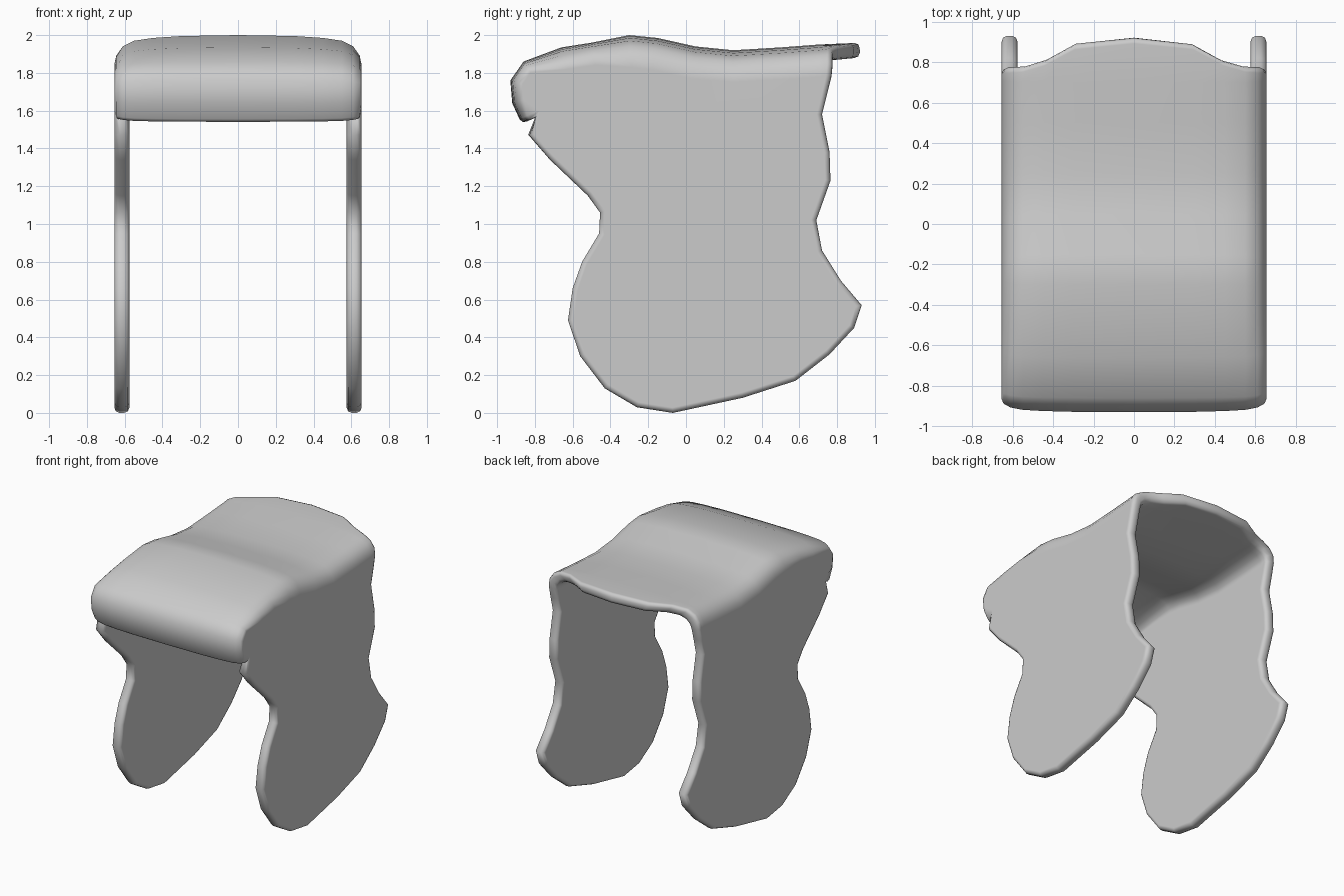
import bpy, bmesh
from mathutils import Vector

if "Cube" in bpy.data.objects:
    bpy.data.objects.remove(bpy.data.objects["Cube"])

# Centre profile (y, z): front lip, crest, dip, back edge
TOP = [(-.87, 1.53), (-.92, 1.64), (-.93, 1.76), (-.86, 1.86), (-.66, 1.935), (-.5, 1.96),
       (-.3, 2), (-.15, 1.985), (.05, 1.94), (.25, 1.92), (.5, 1.935), (.7, 1.95), (.92, 1.96)]
# Lower outline of a side flap (y, z), from back to front
FLAP = [(.75, 1.7), (.72, 1.58), (.76, 1.38), (.765, 1.23), (.69, 1.02), (.72, .86),
        (.82, .7), (.93, .57), (.89, .45), (.76, .31), (.58, .17), (.3, .08), (-.07, 0),
        (-.26, .03), (-.43, .13), (-.56, .3), (-.625, .49), (-.6, .66), (-.55, .8),
        (-.46, .95), (-.455, 1.06), (-.52, 1.15), (-.72, 1.34), (-.83, 1.47)]
# Half of the cross-section: x, drop at the rounded corner, pull-in of the back edge
ACROSS = [(0, 0, 0), (.3, .005, .03), (.45, .015, .11), (.55, .03, .14),
          (.61, .06, .145), (.645, .11, .145), (.655, .17, .15)]
SECTION = [(-x, d, p) for x, d, p in reversed(ACROSS[1:])] + ACROSS
WALL = .08


def profile_normal(k):
    """Inward normal of the centre profile."""
    if k == len(TOP) - 1:
        return Vector((0, -1))
    a, b = Vector(TOP[max(k - 1, 0)]), Vector(TOP[k + 1])
    t = (b - a).normalized()
    return Vector((t.y, -t.x))


def build_skin(bm, depth):
    """One skin of the shell, moved inward by depth."""
    shrink = 1 - depth / .655
    grid = []
    for k, p in enumerate(TOP):
        corner = .4 if k < 4 else (.7 if k < 6 else 1)
        if depth:
            corner *= .6
        row = []
        for x, drop, pull in SECTION:
            q = Vector(p) + profile_normal(k) * (drop * corner + depth)
            if k == len(TOP) - 1:
                q.x -= pull
            row.append(bm.verts.new((x * shrink, q.x, q.y)))
        grid.append(row)
    faces = []
    for r, s in zip(grid, grid[1:]):
        for i in range(len(r) - 1):
            faces.append(bm.faces.new((r[i], r[i + 1], s[i + 1], s[i])))
    flaps = []
    for column, x in ((0, -.655), (-1, .655)):
        low = [bm.verts.new((x * shrink, y, z)) for y, z in FLAP]
        ring = [r[column] for r in grid] + low
        faces.append(bm.faces.new(ring if column == 0 else ring[::-1]))
        flaps.append(low)
    # Boundary loop: back edge, one flap, front lip, other flap
    loop = grid[-1] + flaps[1] + grid[0][::-1] + flaps[0][::-1]
    return faces, loop


bm = bmesh.new()
outer_faces, outer = build_skin(bm, 0)
inner_faces, inner = build_skin(bm, WALL)

# Join the skins with a rim, then round the rim
for i in range(len(outer)):
    j = (i + 1) % len(outer)
    bm.faces.new((outer[i], outer[j], inner[j], inner[i]))
bmesh.ops.recalc_face_normals(bm, faces=bm.faces[:])
rim_edges = []
for loop in (outer, inner):
    for i, v in enumerate(loop):
        rim_edges.append(bm.edges.get((v, loop[(i + 1) % len(loop)])))
bmesh.ops.bevel(bm, geom=rim_edges, offset=.028, segments=2, profile=.5,
                affect='EDGES', clamp_overlap=False)

mesh = bpy.data.meshes.new("draped_shell")
bm.to_mesh(mesh)
bm.free()
shell = bpy.data.objects.new("draped_shell", mesh)
bpy.context.collection.objects.link(shell)

# Plain grey material
grey = bpy.data.materials.new("light_grey")
grey.use_nodes = True
colour = (.6, .6, .6, 1)
grey.diffuse_color = colour
grey.node_tree.nodes["Principled BSDF"].inputs["Base Color"].default_value = colour
mesh.materials.append(grey)

# Smooth shading
bpy.context.view_layer.objects.active = shell
shell.select_set(True)
bpy.ops.object.shade_smooth_by_angle(angle=1.2)
shell.modifiers.new("even_shading", 'WEIGHTED_NORMAL').keep_sharp = True
